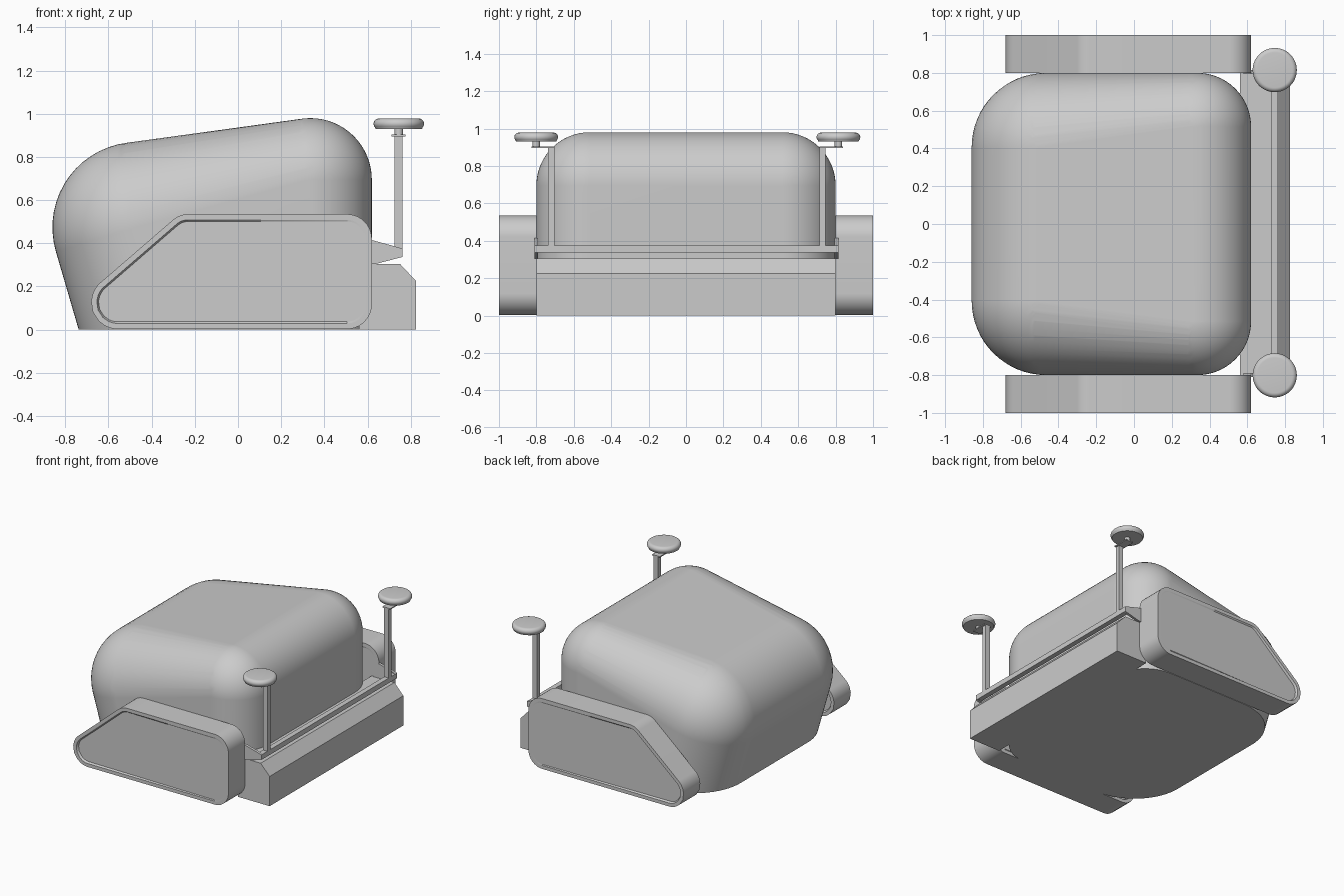
import bpy, bmesh, math
from mathutils import Vector

if "Cube" in bpy.data.objects:
    bpy.data.objects.remove(bpy.data.objects["Cube"])

grey = bpy.data.materials.new("light grey")
grey.use_nodes = True
grey.diffuse_color = (0.6, 0.6, 0.6, 1)
grey.node_tree.nodes["Principled BSDF"].inputs["Base Color"].default_value = (0.6, 0.6, 0.6, 1)


def finish(name, bm, weighted=False):
    bmesh.ops.recalc_face_normals(bm, faces=bm.faces)
    mesh = bpy.data.meshes.new(name)
    bm.to_mesh(mesh)
    bm.free()
    ob = bpy.data.objects.new(name, mesh)
    bpy.context.collection.objects.link(ob)
    mesh.materials.append(grey)
    bpy.ops.object.select_all(action='DESELECT')
    ob.select_set(True)
    bpy.context.view_layer.objects.active = ob
    bpy.ops.object.shade_smooth_by_angle(angle=math.radians(30))
    if weighted:
        ob.modifiers.new("normals", 'WEIGHTED_NORMAL').keep_sharp = True
    return ob


def prism(name, profile, y0, y1):
    """Extrude an XZ profile along y."""
    bm = bmesh.new()
    face = bm.faces.new([bm.verts.new((x, y0, z)) for x, z in profile])
    out = bmesh.ops.extrude_face_region(bm, geom=[face])
    verts = [g for g in out["geom"] if isinstance(g, bmesh.types.BMVert)]
    bmesh.ops.translate(bm, verts=verts, vec=(0, y1 - y0, 0))
    # the starting face is kept by the extrusion and closes the near side
    return finish(name, bm)


def box(name, lo, hi):
    return prism(name, [(lo[0], lo[2]), (hi[0], lo[2]), (hi[0], hi[2]), (lo[0], hi[2])], lo[1], hi[1])


def lathe(name, profile, centre, segments=48):
    bm = bmesh.new()
    verts = [bm.verts.new((r, 0, z)) for r, z in profile]
    edges = [bm.edges.new(pair) for pair in zip(verts, verts[1:])]
    bmesh.ops.spin(bm, geom=verts + edges, axis=(0, 0, 1), cent=(0, 0, 0),
                   angle=math.tau, steps=segments, use_duplicate=False)
    bmesh.ops.remove_doubles(bm, verts=bm.verts, dist=1e-5)
    bmesh.ops.translate(bm, verts=bm.verts, vec=centre)
    return finish(name, bm)


def fillet(corners, steps=12):
    """Round each (x, z, radius) corner of a closed outline."""
    pts = []
    for i, (x, z, r) in enumerate(corners):
        p = Vector((x, z))
        a = (Vector(corners[i - 1][:2]) - p).normalized()
        b = (Vector(corners[(i + 1) % len(corners)][:2]) - p).normalized()
        half = a.angle(b) / 2
        c = p + (a + b).normalized() * r / math.sin(half)
        start = p + a * r / math.tan(half) - c
        end = p + b * r / math.tan(half) - c
        for k in range(steps + 1):
            pts.append(tuple(c + start.lerp(end, k / steps).normalized() * r))
    return pts


# Rounded body: hull of four domes, each with a wall running to the floor
bm = bmesh.new()
SEG, RINGS = 64, 16
for cx, cz, r, tilt in ((-0.465, 0.474, 0.395, 0.284), (0.335, 0.695, 0.285, 0)):
    up = Vector((-math.sin(tilt), 0, math.cos(tilt)))
    for side in (-1, 1):
        c = Vector((cx, side * (0.8 - r), cz))
        for i in range(SEG):
            a = math.tau * i / SEG
            low = math.atan(math.cos(a) * math.tan(tilt))
            for j in range(RINGS):
                e = low + (math.pi / 2 - low) * j / RINGS
                p = c + r * Vector((math.cos(a) * math.cos(e), math.sin(a) * math.cos(e), math.sin(e)))
                bm.verts.new(p)
                if j == 0:
                    bm.verts.new(p - up * p.z / up.z)
        bm.verts.new(c + Vector((0, 0, r)))
bmesh.ops.convex_hull(bm, input=bm.verts)
bmesh.ops.delete(bm, geom=[v for v in bm.verts if not v.link_faces], context='VERTS')
bmesh.ops.dissolve_limit(bm, angle_limit=math.radians(0.3), verts=bm.verts, edges=bm.edges)
finish("body", bm, True)

# Side pods with a shallow sloping panel sunk into each face
outline = fillet([(-0.886, 0.003, 0.122), (0.62, 0.003, 0.115),
                  (0.62, 0.535, 0.115), (-0.271, 0.535, 0.11)])
for name, y0 in (("right_pod", -1.0), ("left_pod", 0.8)):
    pod = prism(name, outline, y0, y0 + 0.2)
    bm = bmesh.new()
    bm.from_mesh(pod.data)
    for face in [f for f in bm.faces if abs(f.normal.y) > 0.9]:
        inward = -face.normal.y
        bmesh.ops.inset_region(bm, faces=[face], thickness=0.026)
        bmesh.ops.inset_region(bm, faces=[face], thickness=0.008)
        for v in face.verts:
            v.co.y += inward * 0.016 * max(0, 0.59 - v.co.x) / 1.2
    bm.to_mesh(pod.data)
    bm.free()
    bpy.ops.object.shade_smooth_by_angle(angle=math.radians(30))

# Chamfered base block
prism("base_block", [(0.56, 0), (0.825, 0), (0.825, 0.225), (0.75, 0.305), (0.56, 0.305)], -0.8, 0.8)

# Rail with bracket arms
box("rail", (0.725, -0.80, 0.337), (0.763, 0.815, 0.375))
arm = [(0.58, 0.375), (0.62, 0.415), (0.73, 0.385), (0.763, 0.375), (0.763, 0.337), (0.64, 0.305), (0.58, 0.305)]
for name, y in (("right_arm", -0.81), ("left_arm", 0.795)):
    prism(name, arm, y, y + 0.02)

# Posts, each carrying a round knob on an offset plate
knob = [(0, 0), (0.108, 0)]
knob += [(0.093 + 0.024 * math.cos(a), 0.024 + 0.024 * math.sin(a))
         for a in (math.pi * (k / 12 - 0.5) for k in range(3, 13))]
knob += [(0, 0.048)]
for name, s in (("right", -1), ("left", 1)):
    py, ky = 0.005 + s * 0.725, 0.007 + s * 0.808
    box(name + "_post", (0.725, py - 0.017, 0.37), (0.763, py + 0.017, 0.9))
    lo, hi = sorted((py - s * 0.017, ky + s * 0.025))
    box(name + "_plate", (0.712, lo, 0.896), (0.776, hi, 0.904))
    lathe(name + "_stem", [(0, 0.9), (0.02, 0.9), (0.02, 0.935), (0, 0.935)], (0.745, ky, 0), 24)
    lathe(name + "_knob", knob, (0.745, ky, 0.93))
